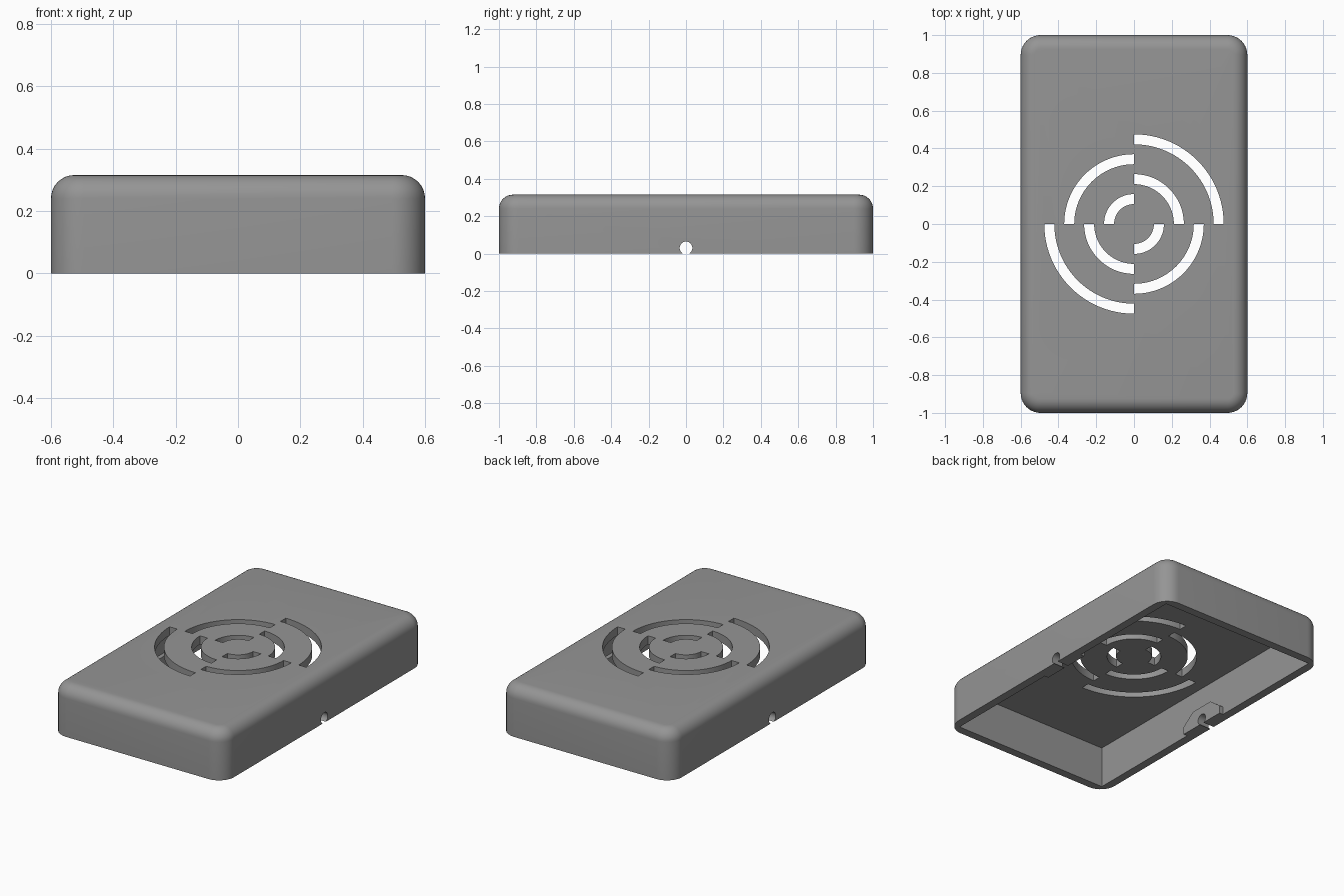
import bpy, bmesh, math

if "Cube" in bpy.data.objects:
    bpy.data.objects.remove(bpy.data.objects["Cube"])

W, L, H = 0.6, 1.0, 0.315       # half width, half length, height
T = 0.053                       # wall and roof thickness
R_SIDE, R_TOP = 0.105, 0.075    # upright corner and top edge radii

grey = bpy.data.materials.new("grey plastic")
grey.diffuse_color = (0.3, 0.3, 0.3, 1)
grey.use_nodes = True
grey.node_tree.nodes["Principled BSDF"].inputs["Base Color"].default_value = grey.diffuse_color


def finish(name, bm):
    bmesh.ops.recalc_face_normals(bm, faces=bm.faces)
    mesh = bpy.data.meshes.new(name)
    bm.to_mesh(mesh)
    bm.free()
    mesh.materials.append(grey)
    ob = bpy.data.objects.new(name, mesh)
    bpy.context.collection.objects.link(ob)
    return ob


def loft(bm, loops):
    """Closed solid through a stack of matching point loops."""
    rings = [[bm.verts.new(p) for p in loop] for loop in loops]
    n = len(rings[0])
    for a, b in zip(rings, rings[1:]):
        for i in range(n):
            j = (i + 1) % n
            bm.faces.new((a[i], a[j], b[j], b[i]))
    bm.faces.new(rings[0][::-1])
    bm.faces.new(rings[-1])


def rounded_rect(inset, z, seg=10):
    r = R_SIDE - inset
    pts = []
    for k, (sx, sy) in enumerate(((1, 1), (-1, 1), (-1, -1), (1, -1))):
        for i in range(seg + 1):
            a = math.pi / 2 * (k + i / seg)
            pts.append((sx * (W - R_SIDE) + r * math.cos(a),
                        sy * (L - R_SIDE) + r * math.sin(a), z))
    return pts


def cut(ob, cutter):
    mod = ob.modifiers.new("cut", 'BOOLEAN')
    mod.operation, mod.solver, mod.object = 'DIFFERENCE', 'EXACT', cutter
    bpy.context.view_layer.objects.active = ob
    bpy.ops.object.modifier_apply(modifier=mod.name)


# Outer block with rounded corners and rounded top edge
bm = bmesh.new()
loops = [rounded_rect(0, 0)]
for i in range(9):
    a = math.pi / 2 * i / 8
    loops.append(rounded_rect(R_TOP * (1 - math.cos(a)), H - R_TOP + R_TOP * math.sin(a)))
loft(bm, loops)
shell = finish("cover_shell", bm)

# Square-cornered cavity, open below
bm = bmesh.new()
x, y = W - T, L - T
loft(bm, [[(-x, -y, z), (x, -y, z), (x, y, z), (-x, y, z)] for z in (-0.1, H - T)])
cavity = finish("cavity_cutter", bm)

# Quarter-ring vents in alternating quadrants
bm = bmesh.new()
for ring in range(4):
    r0 = 0.1055 + 0.1055 * ring
    for quad in ((1, 3) if ring % 2 == 0 else (0, 2)):
        angles = [math.pi / 2 * (quad + i / 24) for i in range(25)]
        outline = [((r0 + T) * math.cos(a), (r0 + T) * math.sin(a)) for a in angles]
        outline += [(r0 * math.cos(a), r0 * math.sin(a)) for a in reversed(angles)]
        loft(bm, [[(px, py, z) for px, py in outline] for z in (H - 0.15, H + 0.1)])
vents = finish("vent_cutter", bm)

# Cable hole through both long walls
bm = bmesh.new()
hole = [(0.034 * math.cos(math.tau * i / 32), 0.03 + 0.034 * math.sin(math.tau * i / 32))
        for i in range(32)]
loft(bm, [[(hx, py, pz) for py, pz in hole] for hx in (-0.8, 0.8)])
cable = finish("cable_cutter", bm)

for c in (cavity, vents, cable):
    cut(shell, c)

# Chamfered reinforcing plates inside the long walls
parts = [shell]
half = [(0.165, 0.0), (0.165, 0.05), (0.08, 0.115)]
outline = half + [(-py, pz) for py, pz in reversed(half)]
for side, label in ((-1, "left"), (1, "right")):
    bm = bmesh.new()
    loft(bm, [[(side * px, py, pz) for py, pz in outline] for px in (W - T - 0.026, W - T + 0.01)])
    plate = finish(label + "_hole_plate", bm)
    cut(plate, cable)
    parts.append(plate)

for c in (cavity, vents, cable):
    bpy.data.objects.remove(c)

bpy.ops.object.select_all(action='DESELECT')
for ob in parts:
    ob.select_set(True)
bpy.context.view_layer.objects.active = shell
bpy.ops.object.shade_smooth_by_angle(angle=math.radians(30))
